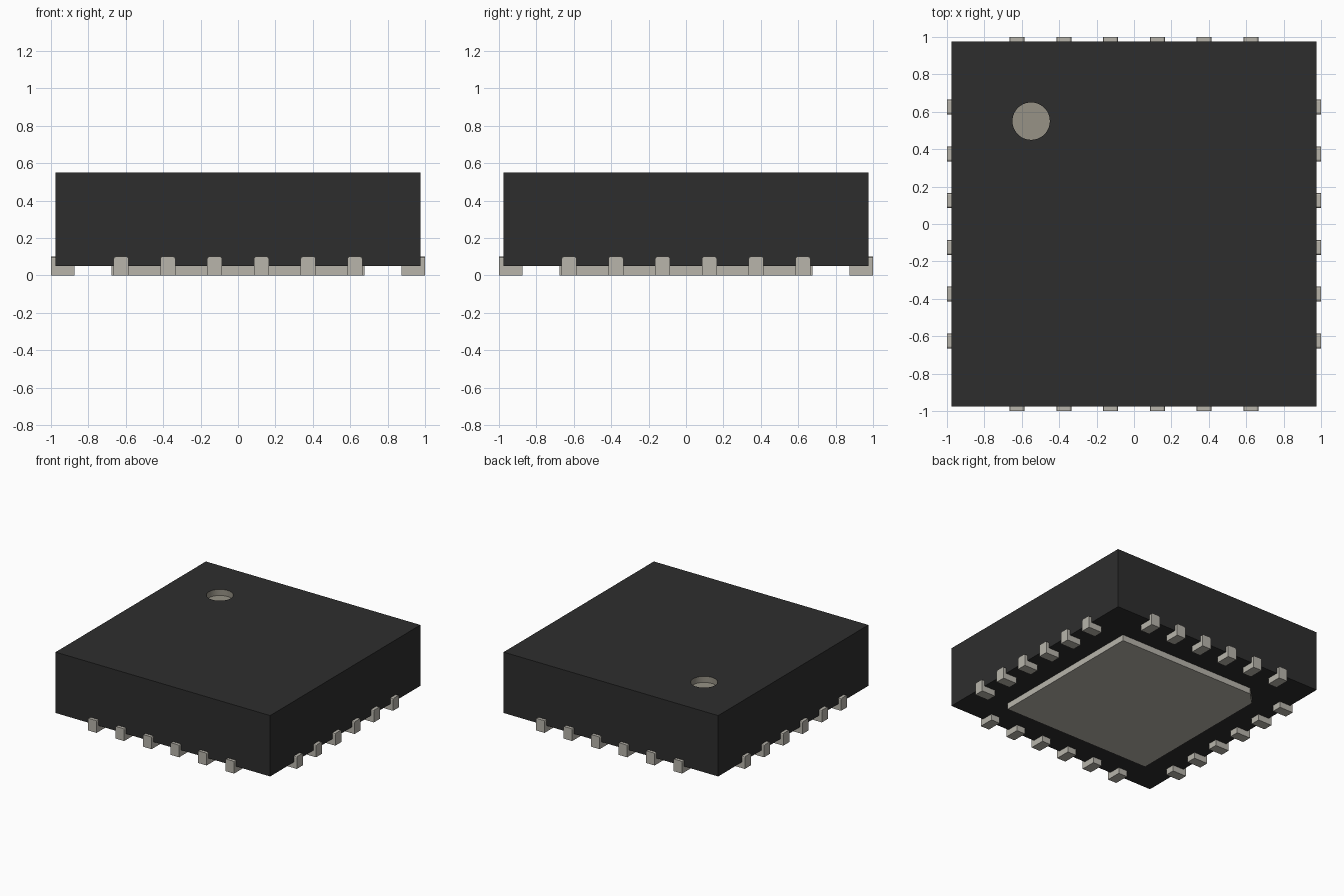
import bpy
import bmesh
import math
from mathutils import Matrix, Vector

if "Cube" in bpy.data.objects:
    bpy.data.objects.remove(bpy.data.objects["Cube"])


def material(name, rgb):
    m = bpy.data.materials.new(name)
    m.use_nodes = True
    m.diffuse_color = (*rgb, 1)
    bsdf = m.node_tree.nodes["Principled BSDF"]
    bsdf.inputs["Base Color"].default_value = (*rgb, 1)
    bsdf.inputs["Roughness"].default_value = 0.6
    return m


BLACK = material("black plastic", (0.027, 0.027, 0.027))
METAL = material("tinned metal", (0.48, 0.46, 0.41))
MARK = material("marker grey", (0.31, 0.29, 0.24))


def finish(bm, name, *mats):
    bmesh.ops.recalc_face_normals(bm, faces=bm.faces)
    mesh = bpy.data.meshes.new(name)
    bm.to_mesh(mesh)
    bm.free()
    for m in mats:
        mesh.materials.append(m)
    ob = bpy.data.objects.new(name, mesh)
    bpy.context.collection.objects.link(ob)
    return ob


def prism(points, offset):
    """Extrude a closed outline along an offset."""
    bm = bmesh.new()
    face = bm.faces.new([bm.verts.new(p) for p in points])
    ext = bmesh.ops.extrude_face_region(bm, geom=[face])
    moved = [v for v in ext["geom"] if isinstance(v, bmesh.types.BMVert)]
    bmesh.ops.translate(bm, verts=moved, vec=offset)
    return bm


# Plastic body
B = 0.975
body = finish(prism([(-B, -B, 0.05), (B, -B, 0.05), (B, B, 0.05), (-B, B, 0.05)],
                    (0, 0, 0.5)), "body", BLACK, MARK)

# Round recess marking the first pin
cx, cy, radius, floor = -0.55, 0.55, 0.1, 0.50
bm = bmesh.new()
bmesh.ops.create_cone(bm, cap_ends=True, segments=48, radius1=radius, radius2=radius,
                      depth=0.2, matrix=Matrix.Translation((cx, cy, floor + 0.1)))
cutter = finish(bm, "recess_cutter", BLACK)
cutter.hide_render = True
cut = body.modifiers.new("recess", 'BOOLEAN')
cut.operation = 'DIFFERENCE'
cut.solver = 'EXACT'
cut.object = cutter
bpy.ops.object.select_all(action='DESELECT')
body.select_set(True)
bpy.context.view_layer.objects.active = body
bpy.ops.object.modifier_apply(modifier=cut.name)
bpy.data.objects.remove(cutter)
for p in body.data.polygons:
    inside = math.hypot(p.center.x - cx, p.center.y - cy) < radius + 0.001
    p.material_index = 1 if inside and p.center.z < 0.549 else 0
bpy.ops.object.shade_smooth_by_angle(angle=math.radians(30))

# Exposed pad underneath, with one clipped corner by the first pin
P, C = 0.675, 0.1
finish(prism([(-P, -P, 0), (P, -P, 0), (P, P, 0), (C - P, P, 0), (-P, P - C, 0)],
             (0, 0, 0.05)), "thermal_pad", METAL)

# L-shaped contact: foot under the body, upright against its side
W = 0.08
profile = [(0.875, 0), (1, 0), (1, 0.1), (0.975, 0.1), (0.975, 0.05), (0.875, 0.05)]
bm = prism([(r, -W / 2, z) for r, z in profile], (0, W, 0))
corners = [e for e in bm.edges
           if all(v.co.z > 0.099 for v in e.verts)
           and abs(e.verts[0].co.y - e.verts[1].co.y) < 1e-4]
bmesh.ops.bevel(bm, geom=corners, offset=0.01, segments=2, profile=0.5, affect='EDGES')
pin = finish(bm, "pin", METAL)
pin_mesh = pin.data
bpy.data.objects.remove(pin)

# Six contacts on each of the four sides
for s, side in enumerate(("left", "back", "right", "front")):
    turn = Matrix.Rotation(s * math.pi / 2, 4, 'Z')
    for i in range(6):
        ob = bpy.data.objects.new(f"{side}_pin_{i + 1}", pin_mesh)
        ob.matrix_world = turn @ Matrix.Translation(Vector((0, -0.625 + 0.25 * i, 0)))
        bpy.context.collection.objects.link(ob)
